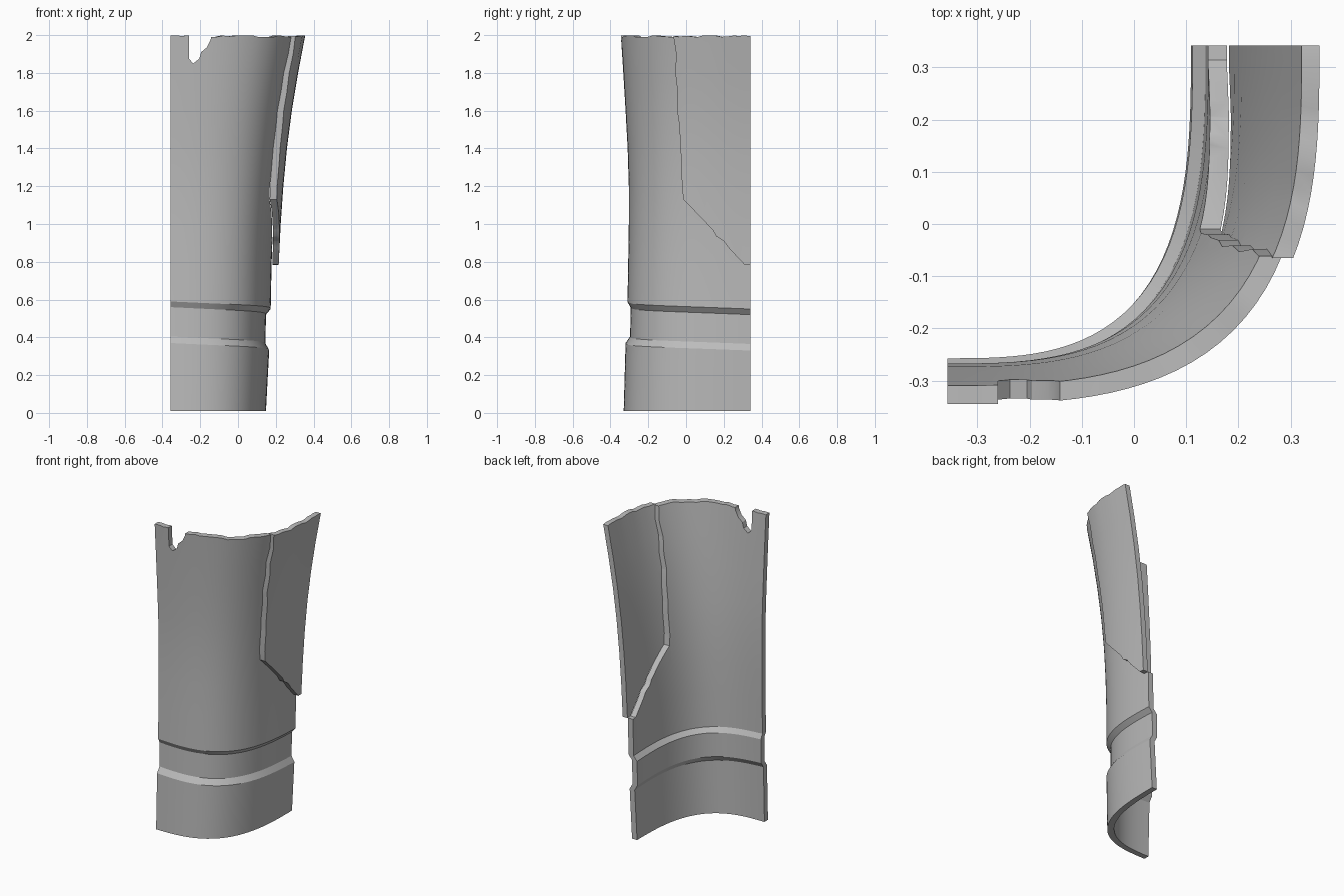
import bpy, bmesh, math, random
from mathutils import Vector

random.seed(4)
cube = bpy.data.objects.get("Cube")
if cube:
    bpy.data.objects.remove(cube, do_unlink=True)

grey = bpy.data.materials.new("plain grey")
grey.use_nodes = True
COLOUR = (0.5, 0.5, 0.5, 1)
grey.diffuse_color = COLOUR
grey.node_tree.nodes["Principled BSDF"].inputs["Base Color"].default_value = COLOUR

CX, CY, POWER, COLUMNS = -0.357, 0.342, 3.0, 36


def new_object(name, bm):
    bmesh.ops.recalc_face_normals(bm, faces=bm.faces)
    mesh = bpy.data.meshes.new(name)
    bm.to_mesh(mesh)
    bm.free()
    obj = bpy.data.objects.new(name, mesh)
    bpy.context.collection.objects.link(obj)
    return obj


def shell(name, rows, thick):
    """Quarter tube wall; each row is (height, x radius, y radius, tilt)."""
    bm = bmesh.new()

    def skin(inset):
        grid = []
        for z, rx, ry, tilt in rows:
            line = []
            for i in range(COLUMNS + 1):
                t = i / COLUMNS
                s, c = math.sin(t * math.pi / 2), math.cos(t * math.pi / 2)
                r = (s ** POWER + max(c, 0) ** POWER) ** (-1 / POWER)
                line.append(bm.verts.new((CX + (rx - inset) * r * s,
                                          CY - (ry - inset) * r * c,
                                          z + tilt * (1 - 2 * t))))
            grid.append(line)
        return grid

    outer, inner = skin(0), skin(thick)
    last = len(rows) - 1
    for j in range(last):
        for g in (outer, inner):
            for i in range(COLUMNS):
                bm.faces.new((g[j][i], g[j][i + 1], g[j + 1][i + 1], g[j + 1][i]))
        for i in (0, COLUMNS):
            bm.faces.new((outer[j][i], inner[j][i], inner[j + 1][i], outer[j + 1][i]))
    for j in (0, last):
        for i in range(COLUMNS):
            bm.faces.new((outer[j][i], outer[j][i + 1], inner[j][i + 1], inner[j][i]))
    # slightly worn top rim
    for a, b in zip(outer[last], inner[last]):
        drop = random.uniform(0, 0.012)
        a.co.z -= drop
        b.co.z -= drop
    return new_object(name, bm)


def prism(name, outline, to_point, depth):
    bm = bmesh.new()
    face = bm.faces.new([bm.verts.new(to_point(a, b)) for a, b in outline])
    extruded = bmesh.ops.extrude_face_region(bm, geom=[face])["geom"]
    bmesh.ops.translate(bm, vec=Vector(depth),
                        verts=[v for v in extruded if isinstance(v, bmesh.types.BMVert)])
    obj = new_object(name, bm)
    obj.hide_render = True
    return obj


def cut(obj, cutter, operation):
    bpy.context.view_layer.objects.active = obj
    mod = obj.modifiers.new("cut", "BOOLEAN")
    mod.operation, mod.solver, mod.object = operation, "EXACT", cutter
    bpy.ops.object.modifier_apply(modifier=mod.name)
    bpy.data.objects.remove(cutter, do_unlink=True)


def finish(obj):
    obj.data.materials.clear()
    obj.data.materials.append(grey)
    for p in obj.data.polygons:
        p.material_index = 0
    bpy.ops.object.select_all(action="DESELECT")
    obj.select_set(True)
    bpy.context.view_layer.objects.active = obj
    bpy.ops.object.shade_smooth_by_angle(angle=math.radians(30))


# main wall: base, slanted groove, then a flaring upper part
wall = shell("curved_wall", [
    (0.01, 0.505, 0.672, 0), (0.35, 0.522, 0.662, 0.02),
    (0.385, 0.502, 0.638, 0.02), (0.54, 0.505, 0.635, 0.02),
    (0.57, 0.53, 0.652, 0.02), (0.8, 0.535, 0.648, 0),
    (1.0, 0.545, 0.645, 0), (1.2, 0.56, 0.645, 0), (1.4, 0.582, 0.651, 0),
    (1.6, 0.61, 0.662, 0), (1.8, 0.647, 0.674, 0), (2.0, 0.69, 0.687, 0)], 0.036)

# bent flap, pushed out from the wall
flap = shell("broken_flap", [
    (0.7, 0.57, 0.685, 0), (0.8, 0.573, 0.685, 0), (1.0, 0.583, 0.682, 0),
    (1.2, 0.597, 0.678, 0), (1.4, 0.616, 0.677, 0), (1.6, 0.642, 0.68, 0),
    (1.8, 0.675, 0.69, 0), (2.0, 0.712, 0.70, 0)], 0.034)

# ragged crack line, from the top down to the back edge (y, z)
crack = [(-0.065, 2.1), (-0.065, 1.98), (-0.052, 1.9), (-0.057, 1.8), (-0.045, 1.7),
         (-0.047, 1.6), (-0.035, 1.52), (-0.03, 1.4), (-0.024, 1.33), (-0.022, 1.2),
         (-0.014, 1.13), (0.14, 0.97), (0.16, 0.935), (0.2, 0.91), (0.23, 0.87),
         (0.31, 0.785), (0.5, 0.775)]


def crack_prism(name, shift):
    outline = [(y + shift, z + shift * 0.5) for y, z in crack] + [(0.5, 2.1)]
    return prism(name, outline, lambda y, z: (-0.1, y, z), (1, 0, 0))


cut(wall, crack_prism("wall_cutter", 0.004), "DIFFERENCE")
cut(flap, crack_prism("flap_cutter", 0), "INTERSECT")

# chipped notch in the top rim (x, z)
notch = [(-0.26, 2.1), (-0.26, 1.875), (-0.237, 1.85), (-0.205, 1.875), (-0.195, 1.91),
         (-0.165, 1.935), (-0.145, 1.975), (-0.12, 2.1)]
cut(wall, prism("notch_cutter", notch, lambda x, z: (x, -0.6, z), (0, 0.6, 0)), "DIFFERENCE")

for part in (wall, flap):
    finish(part)
